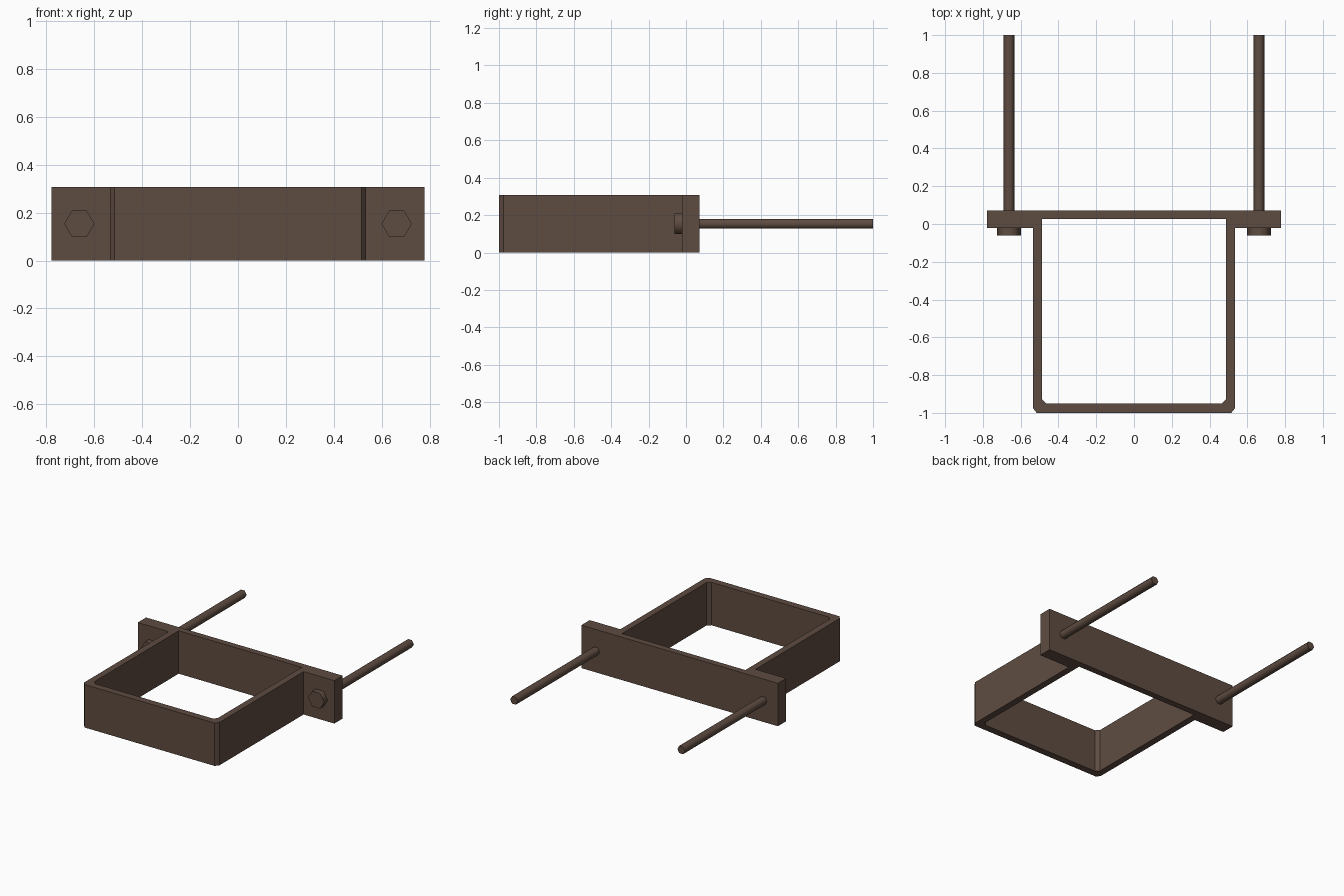
import bpy, bmesh, math
from mathutils import Matrix, Vector

if "Cube" in bpy.data.objects:
    bpy.data.objects.remove(bpy.data.objects["Cube"])

brown = bpy.data.materials.new("dark brown metal")
brown.diffuse_color = (0.112, 0.072, 0.053, 1)
brown.use_nodes = True
brown.node_tree.nodes["Principled BSDF"].inputs["Base Color"].default_value = brown.diffuse_color
H = 0.307


def finish(bm, name):
    bmesh.ops.recalc_face_normals(bm, faces=bm.faces[:])
    me = bpy.data.meshes.new(name)
    bm.to_mesh(me)
    bm.free()
    me.materials.append(brown)
    ob = bpy.data.objects.new(name, me)
    bpy.context.collection.objects.link(ob)
    return ob


def mirrored(half):
    return half + [(-x, y) for x, y in reversed(half)]


# Bracket: hat-shaped strap joined to the back plate, with a square opening
outer = mirrored([(0.515, -1), (0.535, -0.975), (0.535, -0.022), (0.778, -0.022), (0.778, 0.072)])
inner = mirrored([(0.465, -0.95), (0.488, -0.927), (0.488, 0.026)])
bm = bmesh.new()
for loop in (outer, inner):
    vs = [bm.verts.new((x, y, 0)) for x, y in loop]
    for a, b in zip(vs, vs[1:] + vs[:1]):
        bm.edges.new((a, b))
bmesh.ops.triangle_fill(bm, edges=bm.edges[:], use_beauty=True, use_dissolve=False)
ext = bmesh.ops.extrude_face_region(bm, geom=bm.faces[:], use_keep_orig=True)
bmesh.ops.translate(bm, vec=Vector((0, 0, H)),
                    verts=[g for g in ext["geom"] if isinstance(g, bmesh.types.BMVert)])
finish(bm, "bracket_strap")


# Six-sided bar along y, smooth sides with sharp end caps
def hex_bar(name, x, r, y0, y1):
    bm = bmesh.new()
    bmesh.ops.create_cone(bm, cap_ends=True, segments=6, radius1=r, radius2=r, depth=y1 - y0)
    bmesh.ops.rotate(bm, verts=bm.verts[:], matrix=Matrix.Rotation(math.pi / 2, 3, 'X'))
    # Put a corner on the x axis
    if max(v.co.x for v in bm.verts) < r * 0.95:
        bmesh.ops.rotate(bm, verts=bm.verts[:], matrix=Matrix.Rotation(math.pi / 6, 3, 'Y'))
    bmesh.ops.translate(bm, verts=bm.verts[:], vec=Vector((x, (y0 + y1) / 2, H / 2)))
    for f in bm.faces:
        f.smooth = len(f.verts) == 4
    for e in bm.edges:
        e.smooth = all(f.smooth for f in e.link_faces)
    return finish(bm, name)


# Bolts: head in front, long rod behind
for side, s in (("left", -1), ("right", 1)):
    hex_bar(side + "_bolt_head", s * 0.662, 0.063, -0.062, -0.022)
    hex_bar(side + "_bolt_rod", s * 0.662, 0.03, 0.06, 1.0)
